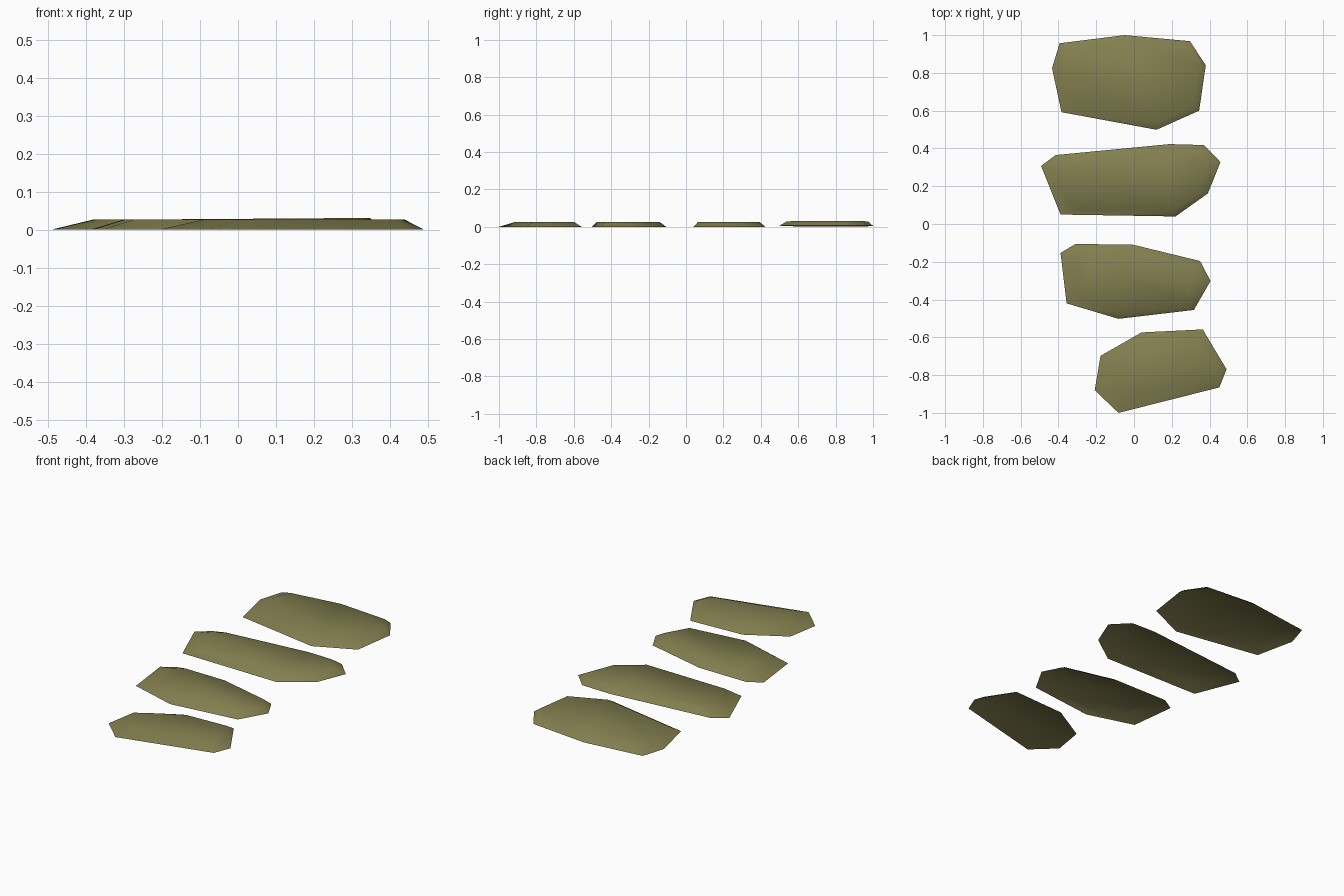
import bpy, bmesh

if "Cube" in bpy.data.objects:
    bpy.data.objects.remove(bpy.data.objects["Cube"])

mat = bpy.data.materials.new("olive stone")
mat.diffuse_color = (0.23, 0.215, 0.08, 1)
mat.use_nodes = True
mat.node_tree.nodes["Principled BSDF"].inputs["Base Color"].default_value = mat.diffuse_color


def slab(name, outline, top_box, z0=0.0, z1=0.027, tilt=0.0):
    """Flat stone, open underneath: ground outline, top outline squeezed into top_box."""
    xs, ys = zip(*outline)
    bx0, bx1, by0, by1 = min(xs), max(xs), min(ys), max(ys)
    tx0, tx1, ty0, ty1 = top_box
    bm = bmesh.new()
    low, high = [], []
    for x, y in outline:
        u, v = (x - bx0) / (bx1 - bx0), (y - by0) / (by1 - by0)
        low.append(bm.verts.new((x, y, z0 + tilt * u)))
        high.append(bm.verts.new((tx0 + u * (tx1 - tx0), ty0 + v * (ty1 - ty0), z1 + tilt * u)))
    top = bm.faces.new(high)
    n = len(outline)
    for i in range(n):
        j = (i + 1) % n
        bm.faces.new((low[i], low[j], high[j], high[i]))
    # All outlines wind one way, so make the top face point up
    top.normal_update()
    if top.normal.z < 0:
        bmesh.ops.reverse_faces(bm, faces=bm.faces[:])
    for f in bm.faces:
        f.smooth = True
    me = bpy.data.meshes.new(name)
    bm.to_mesh(me)
    bm.free()
    me.materials.append(mat)
    ob = bpy.data.objects.new(name, me)
    bpy.context.collection.objects.link(ob)
    return ob


# Nearest stone
slab("stepping_stone_front",
     [(-.177, -.698), (-.208, -.88), (-.082, -1.0), (.452, -.865), (.49, -.769),
      (.364, -.558), (.04, -.574)],
     (-.09, .438, -.91, -.60))

# Second stone
slab("stepping_stone_second",
     [(-.389, -.153), (-.357, -.42), (-.082, -.502), (.317, -.455), (.405, -.302),
      (.35, -.196), (-.008, -.109), (-.31, -.106)],
     (-.30, .355, -.475, -.143))

# Third stone
slab("stepping_stone_third",
     [(-.415, .365), (-.492, .307), (-.389, .05), (.22, .04), (.391, .162),
      (.458, .328), (.37, .418), (.188, .423)],
     (-.38, .40, .065, .392))

# Furthest stone, slightly tilted
slab("stepping_stone_back",
     [(-.394, .957), (-.434, .825), (-.384, .592), (.119, .499), (.345, .6),
      (.38, .841), (.296, .968), (-.05, 1.0)],
     (-.36, .347, .54, .975), z0=0.002, z1=0.026, tilt=0.005)
